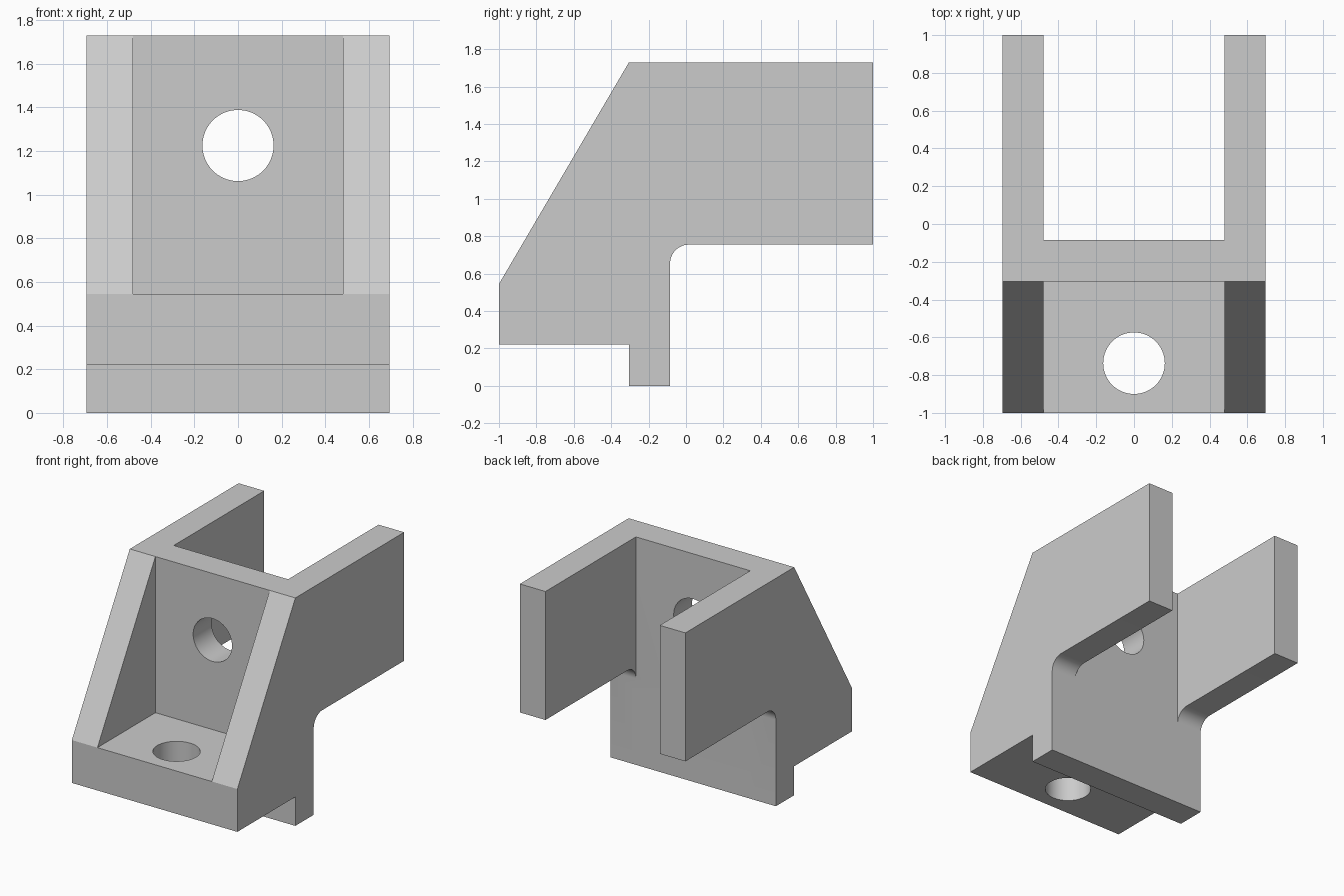
import bpy, bmesh, math
from mathutils import Matrix

if "Cube" in bpy.data.objects:
    bpy.data.objects.remove(bpy.data.objects["Cube"], do_unlink=True)

HALF_W, INNER = 0.695, 0.48           # outer and inner half widths
WALL_FRONT, WALL_BACK = -0.305, -0.085
FLOOR_BOTTOM, FLOOR_TOP = 0.22, 0.545
ARM_BOTTOM, TOP = 0.755, 1.73
HOLE_R, FILLET = 0.163, 0.1

grey = bpy.data.materials.new("plain_grey")
grey.use_nodes = True
colour = (0.6, 0.6, 0.6, 1)
grey.diffuse_color = colour
grey.node_tree.nodes["Principled BSDF"].inputs["Base Color"].default_value = colour


def make_object(name, bm):
    bmesh.ops.recalc_face_normals(bm, faces=bm.faces)
    mesh = bpy.data.meshes.new(name)
    bm.to_mesh(mesh)
    bm.free()
    mesh.materials.append(grey)
    obj = bpy.data.objects.new(name, mesh)
    bpy.context.collection.objects.link(obj)
    return obj


def box(name, lo, hi):
    bm = bmesh.new()
    bmesh.ops.create_cube(bm, size=1)
    for v in bm.verts:
        v.co = [l if c < 0 else h for c, l, h in zip(v.co, lo, hi)]
    return make_object(name, bm)


def cylinder(name, centre, axis_rotation):
    bm = bmesh.new()
    bmesh.ops.create_cone(bm, cap_ends=True, segments=64, radius1=HOLE_R,
                          radius2=HOLE_R, depth=0.6,
                          matrix=Matrix.Translation(centre) @ axis_rotation)
    return make_object(name, bm)


# Side profile (y, z) with a rounded inner corner under the arms
profile = [(-1, FLOOR_BOTTOM), (WALL_FRONT, FLOOR_BOTTOM), (WALL_FRONT, 0), (WALL_BACK, 0)]
for i in range(13):
    a = math.pi - i * math.pi / 24
    profile.append((WALL_BACK + FILLET + FILLET * math.cos(a),
                    ARM_BOTTOM - FILLET + FILLET * math.sin(a)))
profile += [(1, ARM_BOTTOM), (1, TOP), (WALL_FRONT, TOP), (-1, FLOOR_TOP)]

# Bracket body extruded across the width
bm = bmesh.new()
face = bm.faces.new([bm.verts.new((-HALF_W, y, z)) for y, z in profile])
ext = bmesh.ops.extrude_face_region(bm, geom=[face])
bmesh.ops.translate(bm, vec=(2 * HALF_W, 0, 0),
                    verts=[g for g in ext["geom"] if isinstance(g, bmesh.types.BMVert)])
bracket = make_object("bracket", bm)

# Front pocket, gap between the arms, and the two bolt holes
cutters = [
    box("front_pocket_cutter", (-INNER, -1.2, FLOOR_TOP), (INNER, WALL_FRONT, 2)),
    box("arm_gap_cutter", (-INNER, WALL_BACK, -0.2), (INNER, 1.2, 2)),
    cylinder("wall_hole_cutter", (0, -0.2, 1.225), Matrix.Rotation(math.pi / 2, 4, "X")),
    cylinder("floor_hole_cutter", (0, -0.737, 0.38), Matrix.Identity(4)),
]
bpy.ops.object.select_all(action="DESELECT")
bpy.context.view_layer.objects.active = bracket
bracket.select_set(True)
for cutter in cutters:
    cutter.hide_render = True
    mod = bracket.modifiers.new(cutter.name, "BOOLEAN")
    mod.operation = "DIFFERENCE"
    mod.solver = "EXACT"
    mod.object = cutter
    bpy.ops.object.modifier_apply(modifier=mod.name)
    bpy.data.objects.remove(cutter, do_unlink=True)

bpy.ops.object.shade_smooth_by_angle(angle=math.radians(30))
